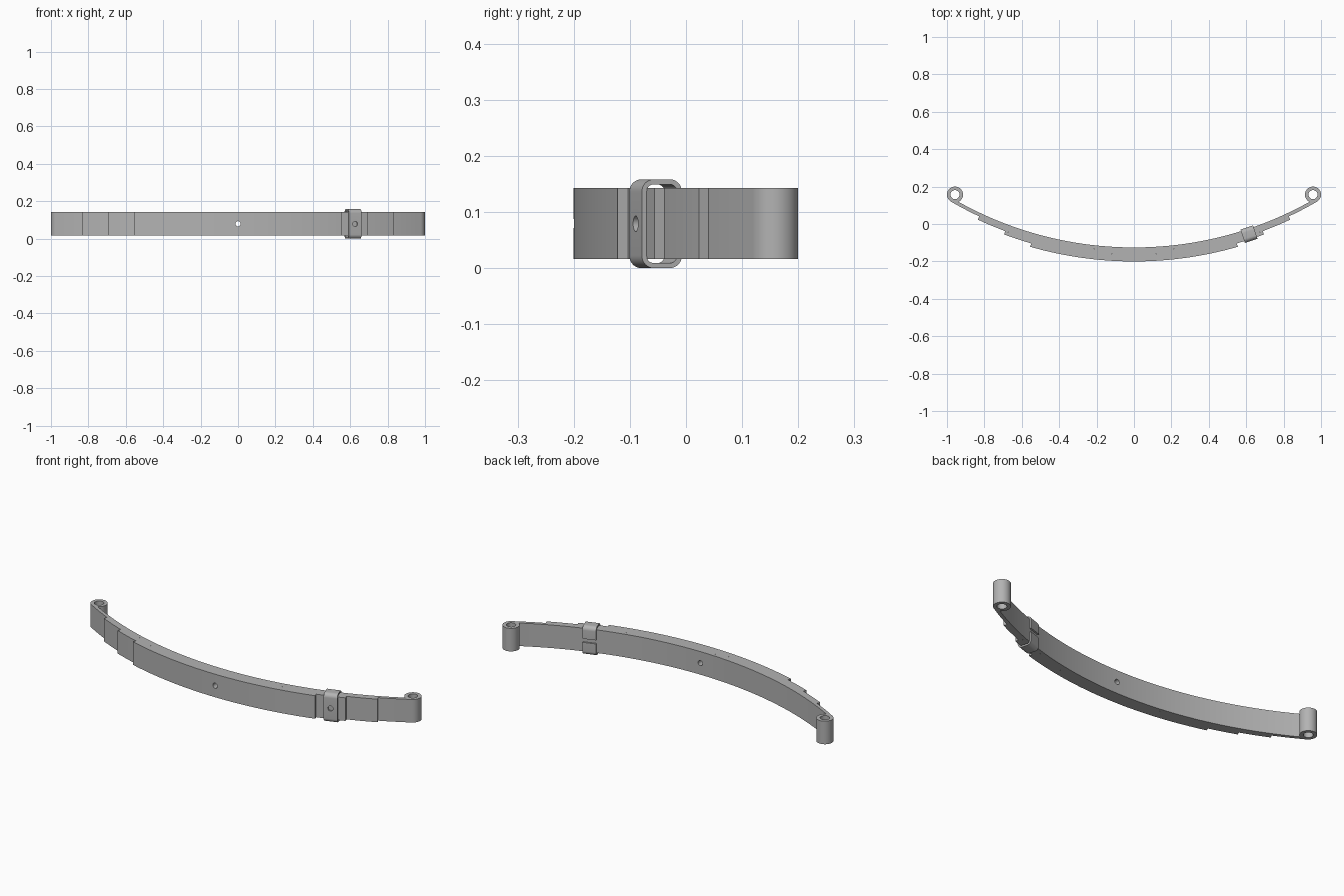
import bpy, bmesh, math
from mathutils import Matrix, Vector

cube = bpy.data.objects.get("Cube")
if cube:
    bpy.data.objects.remove(cube, do_unlink=True)

# Spring layout: concentric leaves around a point behind the model
LEAF = 0.0187
R_MAIN = 1.947                   # outer radius of the longest leaf
CENTRE_Y = R_MAIN - 0.144
Z_LOW, Z_HIGH = 0.016, 0.143
Z_MID = (Z_LOW + Z_HIGH) / 2
EYE_R, EYE_HOLE = 0.043, 0.024
EYE_ANGLE = math.asin(0.957 / (R_MAIN - EYE_R))

steel = bpy.data.materials.new("grey_steel")
steel.use_nodes = True
colour = (0.45, 0.45, 0.45, 1)
steel.diffuse_color = colour
bsdf = next(n for n in steel.node_tree.nodes if n.type == 'BSDF_PRINCIPLED')
bsdf.inputs["Base Color"].default_value = colour
bsdf.inputs["Roughness"].default_value = 0.6


def arc(cx, cy, r, start, end, steps):
    return [(cx + r * math.cos(start + (end - start) * i / steps),
             cy + r * math.sin(start + (end - start) * i / steps))
            for i in range(steps + 1)]


def extrude(name, loops, depth, matrix):
    """Fill closed 2D loops (inner ones become holes) and extrude along z."""
    bm = bmesh.new()
    for loop in loops:
        verts = [bm.verts.new((x, y, 0)) for x, y in loop]
        for i, v in enumerate(verts):
            bm.edges.new((v, verts[i - 1]))
    bmesh.ops.triangle_fill(bm, edges=bm.edges[:], use_beauty=True)
    grown = bmesh.ops.extrude_face_region(bm, geom=bm.faces[:])["geom"]
    bmesh.ops.translate(bm, vec=(0, 0, depth),
                        verts=[g for g in grown if isinstance(g, bmesh.types.BMVert)])
    bmesh.ops.recalc_face_normals(bm, faces=bm.faces[:])
    bm.transform(matrix)
    mesh = bpy.data.meshes.new(name)
    bm.to_mesh(mesh)
    bm.free()
    mesh.materials.append(steel)
    obj = bpy.data.objects.new(name, mesh)
    bpy.context.collection.objects.link(obj)
    return obj


def select(obj):
    bpy.ops.object.select_all(action='DESELECT')
    obj.select_set(True)
    bpy.context.view_layer.objects.active = obj


def drill(obj, centre, direction, length):
    """Cut a round bolt hole."""
    bpy.ops.mesh.primitive_cylinder_add(vertices=24, radius=0.014, depth=length, location=centre)
    cutter = bpy.context.object
    cutter.rotation_euler = direction.to_track_quat('Z', 'Y').to_euler()
    cutter.hide_render = True
    bpy.context.view_layer.update()
    select(obj)
    mod = obj.modifiers.new("bolt_hole", 'BOOLEAN')
    mod.operation, mod.solver, mod.object = 'DIFFERENCE', 'EXACT', cutter
    bpy.ops.object.modifier_apply(modifier=mod.name)
    bpy.data.objects.remove(cutter, do_unlink=True)


def smooth(obj):
    select(obj)
    bpy.ops.object.shade_smooth_by_angle(angle=math.radians(30))


# Four stacked leaves, each shorter than the one behind it
down = -math.pi / 2
for i, half in enumerate((None, 0.835, 0.695, 0.555)):
    outer = R_MAIN + i * LEAF
    swing = math.asin(half / outer) if half else EYE_ANGLE
    outline = (arc(0, CENTRE_Y, outer, down - swing, down + swing, 64)
               + arc(0, CENTRE_Y, outer - LEAF, down + swing, down - swing, 64))
    leaf = extrude("main_leaf" if i == 0 else f"support_leaf_{i}", [outline],
                   Z_HIGH - Z_LOW, Matrix.Translation((0, 0, Z_LOW)))
    drill(leaf, (0, -0.16, Z_MID), Vector((0, 1, 0)), 0.3)
    smooth(leaf)

# Rolled eyes at both ends of the main leaf
for side, label in ((1, "left"), (-1, "right")):
    r = R_MAIN - EYE_R
    place = Matrix.Translation((side * r * math.sin(EYE_ANGLE),
                                CENTRE_Y - r * math.cos(EYE_ANGLE), Z_LOW))
    rings = [arc(0, 0, radius, 0, math.tau, 48)[:-1] for radius in (EYE_R, EYE_HOLE)]
    smooth(extrude(f"{label}_eye", rings, Z_HIGH - Z_LOW, place))

# Rebound clip: bent strap wrapped round the leaves, open at the back
DEPTH, HEIGHT, WIDTH, WALL, GAP = 0.075, 0.158, 0.071, 0.009, 0.01


def strap_side(inset):
    x, y, r = DEPTH / 2 - inset, HEIGHT / 2 - inset, 0.022 - inset
    points = [(x, GAP)]
    for k, (sx, sy) in enumerate(((1, 1), (-1, 1), (-1, -1), (1, -1))):
        points += arc(sx * (x - r), sy * (y - r), r, k * math.pi / 2, (k + 1) * math.pi / 2, 8)
    return points + [(x, -GAP)]


clip_r = R_MAIN + LEAF / 2
clip_angle = math.asin(0.615 / clip_r)
inward = Vector((-math.sin(clip_angle), math.cos(clip_angle), 0))
along = Vector((math.cos(clip_angle), math.sin(clip_angle), 0))
centre = Vector((0, CENTRE_Y, HEIGHT / 2)) - inward * clip_r
axes = Matrix((inward, Vector((0, 0, 1)), along)).transposed().to_4x4()
clip = extrude("rebound_clip", [strap_side(0) + strap_side(WALL)[::-1]], WIDTH,
               Matrix.Translation(centre - along * WIDTH / 2) @ axes)
drill(clip, centre - inward * DEPTH / 2, inward, 0.04)
smooth(clip)
